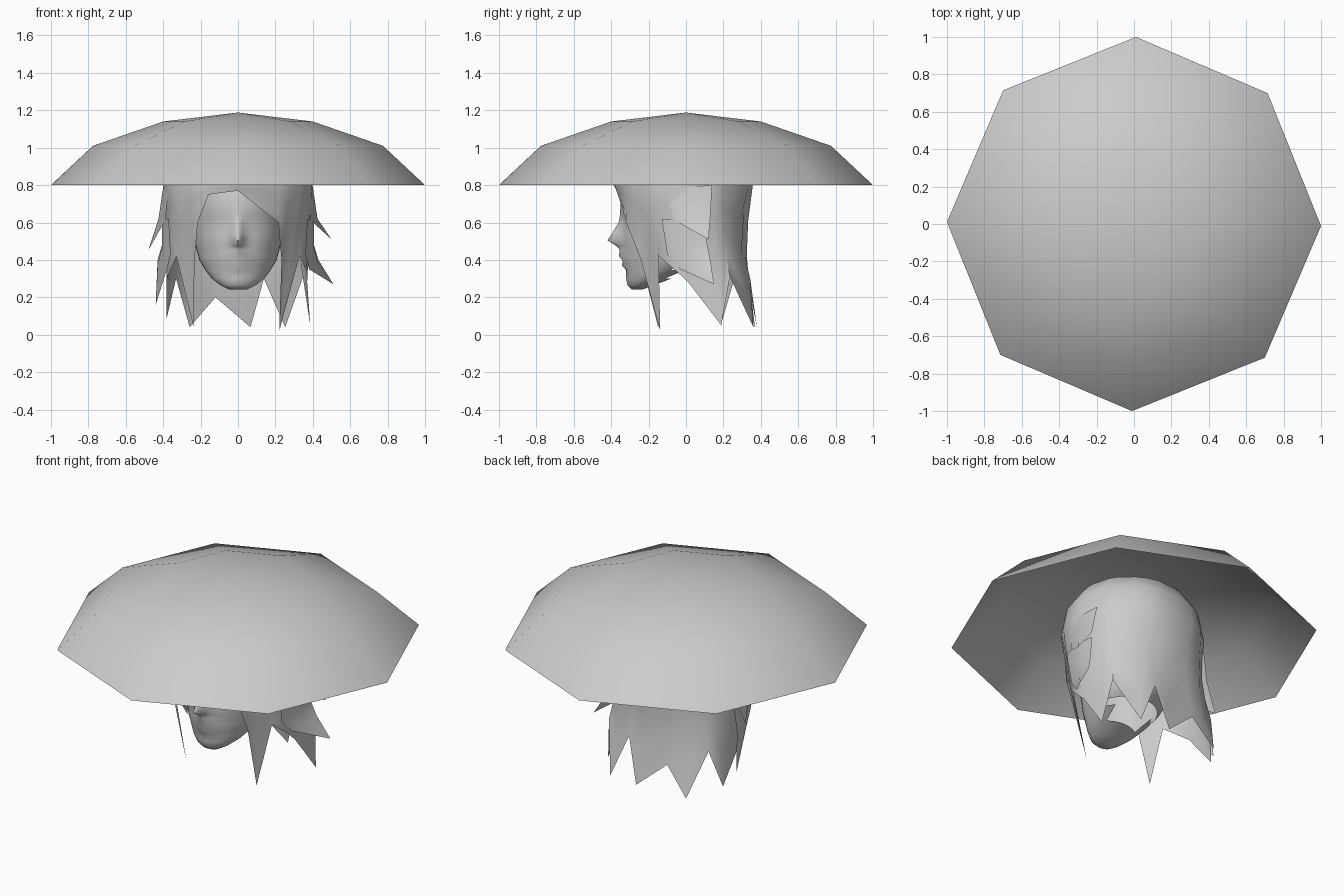
import bpy, math

if "Cube" in bpy.data.objects:
    bpy.data.objects.remove(bpy.data.objects["Cube"])

grey = bpy.data.materials.new("plain grey")
grey.diffuse_color = (0.6, 0.6, 0.6, 1)
grey.use_nodes = True
grey.node_tree.nodes["Principled BSDF"].inputs["Base Color"].default_value = grey.diffuse_color


def make(name, verts, faces, sharp=180):
    me = bpy.data.meshes.new(name)
    me.from_pydata(verts, [], faces)
    me.materials.append(grey)
    ob = bpy.data.objects.new(name, me)
    bpy.context.collection.objects.link(ob)
    bpy.ops.object.select_all(action='DESELECT')
    ob.select_set(True)
    bpy.context.view_layer.objects.active = ob
    bpy.ops.object.shade_smooth_by_angle(angle=math.radians(sharp))
    return ob


def loft(rows, apex, keep=lambda quad: True):
    """Join closed rows of points, from bottom to top, and close at the apex."""
    n = len(rows[0])
    verts = [p for r in rows for p in r] + [apex]
    faces = []
    for i in range(len(rows) - 1):
        for j in range(n):
            k = (j + 1) % n
            q = (i * n + j, i * n + k, (i + 1) * n + k, (i + 1) * n + j)
            if keep([verts[v] for v in q]):
                faces.append(q)
    top = (len(rows) - 1) * n
    faces += [(top + j, top + (j + 1) % n, len(verts) - 1) for j in range(n)]
    return verts, faces


# Wide eight-sided hat, open underneath
hat_rows = []
for r, z in [(1, 0.8), (0.775, 1.01), (0.40, 1.14)]:
    ring = [math.radians(45 * i - 0.6) for i in range(8)]
    hat_rows.append([(r * math.cos(a), r * math.sin(a), z) for a in ring])
make("hat", *loft(hat_rows, (0, 0, 1.188)))

# Head: z, half width, front y, back y, extra push of the centre line
head_rings = [
    (0.243, 0.05, -0.29, -0.23, 0), (0.265, 0.095, -0.305, -0.17, 0.008),
    (0.30, 0.14, -0.31, -0.08, 0.01), (0.345, 0.175, -0.32, 0.05, 0),
    (0.37, 0.19, -0.325, 0.10, 0.018), (0.395, 0.205, -0.33, 0.14, 0.008),
    (0.42, 0.213, -0.333, 0.17, 0.025), (0.455, 0.222, -0.335, 0.19, 0.02),
    (0.475, 0.227, -0.338, 0.20, 0.035), (0.505, 0.233, -0.34, 0.21, 0.08),
    (0.54, 0.24, -0.338, 0.22, 0.058), (0.60, 0.248, -0.335, 0.23, 0.025),
    (0.64, 0.25, -0.345, 0.23, 0.008), (0.70, 0.25, -0.35, 0.23, 0),
    (0.80, 0.245, -0.335, 0.22, 0), (0.90, 0.21, -0.28, 0.18, 0),
    (0.98, 0.13, -0.18, 0.10, 0),
]
head_rows = []
for z, w, front, back, push in head_rings:
    row = []
    for i in range(36):
        u = i / 18 - 1
        a = math.pi * math.copysign(abs(u) ** 1.6, u)  # denser at the nose
        x = w * math.sin(a)
        y = (front + back) / 2 + (front - back) / 2 * math.cos(a)
        if y < (front + back) / 2:
            # lips and chin are wider than the nose
            spread = 0.055 if z < 0.45 else 0.032
            y -= push * math.exp(-(x / spread) ** 2)
        row.append((x, y, z))
    head_rows.append(row)


def not_neck(quad):
    cy = sum(p[1] for p in quad) / 4
    cz = sum(p[2] for p in quad) / 4
    return not (cz < 0.36 and cy > -0.05)


head_verts, head_faces = loft(head_rows, (0, -0.04, 1.01), not_neck)
head_faces.append(tuple(range(35, -1, -1)))
make("head", head_verts, head_faces, 60)

# Hair: angle from the front towards +x, tip height, tip distance from the axis
columns = [
    (0, 0.77, 0.37), (10, 0.72, 0.36), (34, 0.60, 0.385), (44, 0.40, 0.335),
    (58, 0.02, 0.26), (66, 0.42, 0.36), (82, 0.34, 0.37), (92, 0.28, 0.37),
    (116, 0.05, 0.43), (124, 0.31, 0.42), (145, 0.04, 0.44),
    (158, 0.30, 0.37), (170, 0.04, 0.385), (199, 0.20, 0.37),
    (215, 0.04, 0.45), (232, 0.30, 0.42), (243, 0.08, 0.43),
    (268, 0.30, 0.38), (294, 0.42, 0.36), (302, 0.04, 0.28),
    (316, 0.40, 0.335), (326, 0.60, 0.385), (336, 0.75, 0.385),
]


def crown(phi, scale, z):
    a = math.radians(phi)
    return (0.40 * scale * math.sin(a), -0.012 - 0.375 * scale * math.cos(a), z)


hair_rows = []
for t in (1, 0.75, 0.5, 0.25):
    row = []
    for phi, zb, rb in columns:
        a = math.radians(phi)
        x, y, z = crown(phi, 1, 0.8)
        # the back dips in at the nape before flaring out
        dip = 1 - 0.12 * math.sin(math.pi * t) * max(0, -math.cos(a))
        row.append(((x + (rb * math.sin(a) - x) * t) * dip,
                    (y + (-rb * math.cos(a) - y) * t) * dip,
                    z + (zb - z) * t))
    hair_rows.append(row)
for scale, z in [(1, 0.8), (0.94, 0.93), (0.76, 1.03), (0.42, 1.085)]:
    hair_rows.append([crown(c[0], scale, z) for c in columns])
make("hair", *loft(hair_rows, (0, -0.01, 1.1)), 50)


def lock(name, side, front, back, tip):
    """Pointed lock: front and back edges run from the root to one tip."""
    verts, faces = [], []
    for f, b in zip(front, back):
        mid = [(p + q) / 2 for p, q in zip(f, b)]
        mid[0] += 0.025
        verts += [f, mid, b]
    n = len(front)
    for i in range(n - 1):
        for j in range(2):
            k = i * 3 + j
            faces.append((k, k + 1, k + 4, k + 3))
    k = (n - 1) * 3
    verts.append(tip)
    faces += [(k, k + 1, n * 3), (k + 1, k + 2, n * 3)]
    make(name, [(side * x, y, z) for x, y, z in verts], faces, 50)


# Flaring side locks, slightly different on each side
for side, label, up, low in [
        (1, "right", (0.50, 0.12, 0.51), (0.51, 0.15, 0.27)),
        (-1, "left", (-0.48, 0.12, 0.45), (-0.44, 0.15, 0.16))]:
    lock("upper_lock_" + label, side,
         [(0.37, -0.12, 0.78), (0.39, -0.06, 0.61)],
         [(0.38, 0.14, 0.80), (0.41, 0.13, 0.63)], (abs(up[0]), up[1], up[2]))
    lock("lower_lock_" + label, side,
         [(0.37, -0.13, 0.62), (0.36, -0.10, 0.43), (0.38, -0.03, 0.35)],
         [(0.39, 0.11, 0.62), (0.40, 0.11, 0.50), (0.43, 0.13, 0.40)],
         (abs(low[0]), low[1], low[2]))
